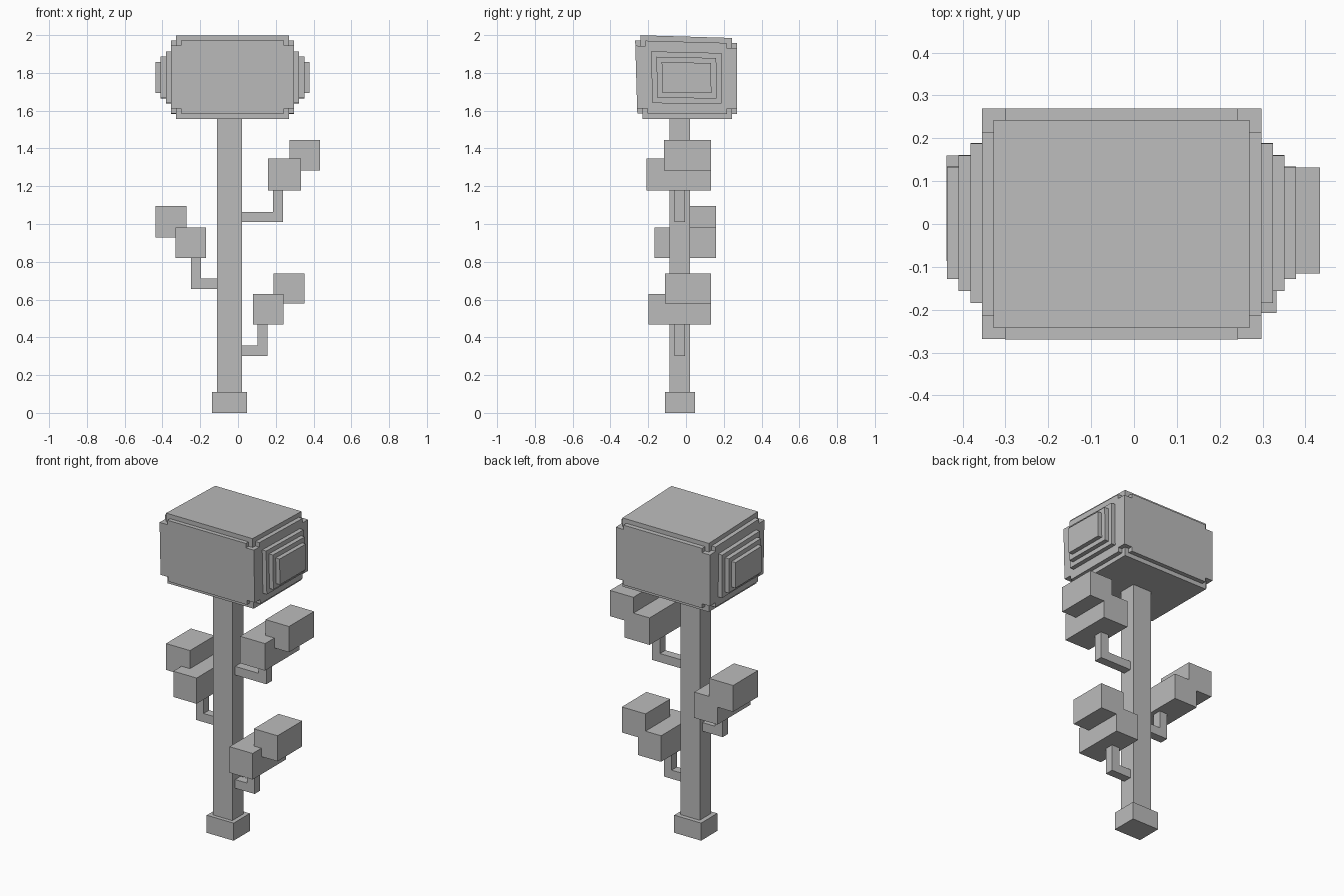
import bpy
import bmesh
from mathutils import Vector

cube = bpy.data.objects.get("Cube")
if cube:
    bpy.data.objects.remove(cube, do_unlink=True)

grey = bpy.data.materials.new("plain_grey")
grey.use_nodes = True
tone = (0.5, 0.5, 0.5, 1)
grey.diffuse_color = tone
grey.node_tree.nodes["Principled BSDF"].inputs["Base Color"].default_value = tone


def make_boxes(name, boxes, warp=None):
    """One flat-shaded object from boxes given as (x, y, z) ranges."""
    bm = bmesh.new()
    for ranges in boxes:
        lo, hi = (Vector(c) for c in zip(*ranges))
        verts = bmesh.ops.create_cube(bm, size=1)["verts"]
        for v in verts:
            v.co = (lo + hi) / 2 + v.co * (hi - lo)
    if warp:
        for v in bm.verts:
            v.co = warp(v.co)
    mesh = bpy.data.meshes.new(name)
    bm.to_mesh(mesh)
    bm.free()
    mesh.materials.append(grey)
    obj = bpy.data.objects.new(name, mesh)
    bpy.context.collection.objects.link(obj)
    return obj


# Base and trunk
make_boxes("base", [((-0.138, 0.048), (-0.112, 0.048), (0, 0.11))])
make_boxes("trunk", [((-0.11, 0.022), (-0.088, 0.021), (0.11, 1.57))])

# Crown: stepped block with notched corners and stacked plates on both ends
STEP = 0.027
FULL = ((-0.355, 0.297), (-0.257, 0.27), (1.556, 1.984))


def inset(*steps):
    return [(lo + n * STEP, hi - n * STEP) for (lo, hi), n in zip(FULL, steps)]


def lean(co):
    """Raise the front of the top and tip the front face slightly forward."""
    (_, _), (y0, y1), (z0, z1) = FULL
    weight = (co.z - z0) / (z1 - z0) * (y1 - co.y) / (y1 - y0)
    return co + Vector((0, -0.013, 0.016)) * weight


make_boxes("crown", [inset(0, 0, 2), inset(1, 1, 0),
                     inset(0, 2, 1), inset(2, 0, 1)], lean)
make_boxes("crown_end_plates",
           [inset(-n, n + 2, n + 2) for n in (1, 2, 3)], lean)


# Branches: an elbow of two sticks carrying two leaf blocks
def branch(name, root, tip, bottom, lower, upper):
    thick = 0.054
    side = 1 if tip > root else -1
    depth = (-0.06, -0.006)
    across = tuple(sorted((root - side * 0.01, tip)))
    upright = tuple(sorted((tip, tip - side * thick)))
    make_boxes(name + "_branch", [
        (across, depth, (bottom, bottom + thick)),
        (upright, depth, (bottom, lower[2][0] + 0.01))])
    make_boxes(name + "_lower_leaves", [lower])
    make_boxes(name + "_upper_leaves", [upper])


branch("left_low", 0.022, 0.157, 0.302,
       ((0.08, 0.24), (-0.198, 0.132), (0.467, 0.63)),
       ((0.188, 0.352), (-0.112, 0.132), (0.578, 0.738)))
branch("left_high", 0.022, 0.238, 1.01,
       ((0.16, 0.333), (-0.208, 0.132), (1.177, 1.346)),
       ((0.272, 0.434), (-0.116, 0.132), (1.284, 1.445)))
branch("right_middle", -0.11, -0.25, 0.657,
       ((-0.33, -0.169), (-0.168, 0.16), (0.82, 0.981)),
       ((-0.438, -0.272), (-0.086, 0.16), (0.929, 1.094)))
